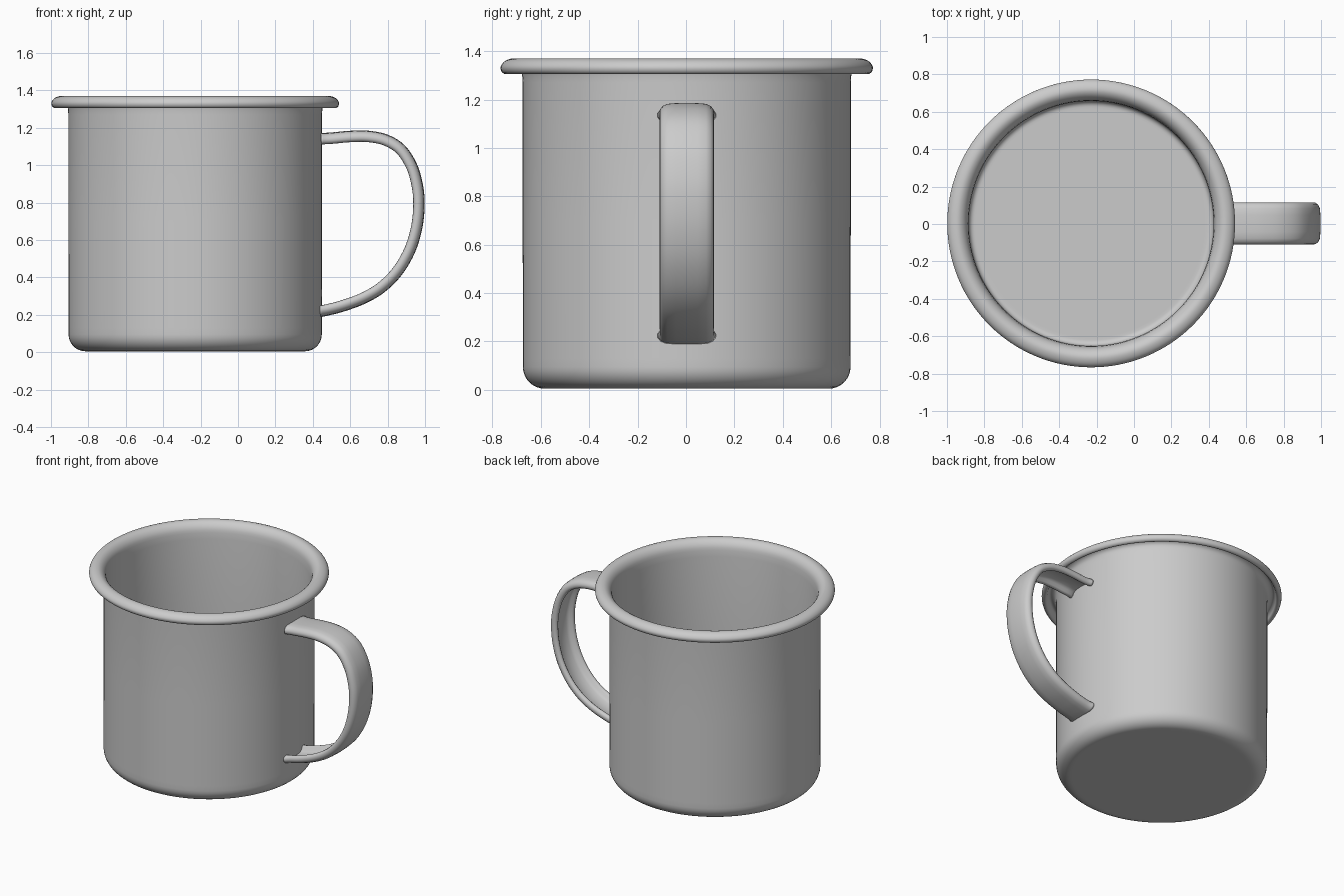
import bpy, bmesh, math
from mathutils import Vector

if "Cube" in bpy.data.objects:
    bpy.data.objects.remove(bpy.data.objects["Cube"])

CX, CY = -0.229, 0.003
SEG = 128

enamel = bpy.data.materials.new("grey_enamel")
enamel.diffuse_color = (0.6, 0.6, 0.6, 1)
enamel.use_nodes = True
enamel.node_tree.nodes["Principled BSDF"].inputs["Base Color"].default_value = enamel.diffuse_color


def finish(bm, name):
    bmesh.ops.recalc_face_normals(bm, faces=bm.faces)
    for f in bm.faces:
        f.smooth = True
    me = bpy.data.meshes.new(name)
    bm.to_mesh(me)
    bm.free()
    me.materials.append(enamel)
    ob = bpy.data.objects.new(name, me)
    bpy.context.collection.objects.link(ob)
    return ob


def arc(cx, cz, r, a0, a1, n):
    return [(cx + r * math.cos(math.radians(a0 + (a1 - a0) * i / n)),
             cz + r * math.sin(math.radians(a0 + (a1 - a0) * i / n))) for i in range(n + 1)]


def spline(pts, n):
    """Catmull-Rom curve through the points."""
    p = [Vector(q) for q in pts]
    p = [2 * p[0] - p[1]] + p + [2 * p[-1] - p[-2]]
    out = []
    for i in range(1, len(p) - 2):
        a, b, c, d = p[i - 1:i + 3]
        for k in range(n):
            t = k / n
            out.append(0.5 * (2 * b + (c - a) * t + (2 * a - 5 * b + 4 * c - d) * t * t
                              + (3 * b - a - 3 * c + d) * t ** 3))
    out.append(p[-2])
    return out


# Cup: thin wall, rounded foot and a hollow rolled rim, turned as one profile
rim = spline([(0.655, 1.26), (0.662, 1.32), (0.68, 1.352), (0.705, 1.368), (0.73, 1.368),
              (0.755, 1.356), (0.769, 1.335), (0.765, 1.315), (0.75, 1.305), (0.736, 1.311),
              (0.729, 1.326), (0.715, 1.338), (0.695, 1.33), (0.682, 1.31), (0.678, 1.27)], 3)
profile = [(0, 0.04), (0.3, 0.04), (0.61, 0.04)]
profile += arc(0.624, 0.07, 0.03, -90, 0, 5)
profile += [(0.654, 0.11), (0.655, 0.7)]
profile += [tuple(v) for v in rim]
profile += [(0.678, 0.7), (0.677, 0.13)]
profile += arc(0.587, 0.095, 0.09, 0, -90, 8)
profile += [(0.57, 0.005), (0.3, 0.005), (0, 0.005)]

bm = bmesh.new()
rings = []
for r, z in profile:
    if r < 1e-6:
        rings.append([bm.verts.new((CX, CY, z))] * SEG)
    else:
        rings.append([bm.verts.new((CX + r * math.cos(2 * math.pi * i / SEG),
                                    CY + r * math.sin(2 * math.pi * i / SEG), z))
                      for i in range(SEG)])
for a, b in zip(rings, rings[1:]):
    for i in range(SEG):
        j = (i + 1) % SEG
        bm.faces.new(list(dict.fromkeys((a[i], a[j], b[j], b[i]))))
finish(bm, "cup")

# Handle: strap with curled edges and a channel along its inner side
path = spline([(0.443, 1.172), (0.5, 1.175), (0.6, 1.184), (0.7, 1.184), (0.8, 1.163), (0.89, 1.108),
               (0.955, 1.01), (0.988, 0.9), (0.998, 0.79), (0.985, 0.66), (0.945, 0.53),
               (0.875, 0.412), (0.785, 0.322), (0.685, 0.262), (0.58, 0.222), (0.5, 0.2),
               (0.443, 0.188)], 5)
half = [(0, 0), (0.045, 0.001), (0.08, 0.004), (0.1, 0.013), (0.111, 0.028), (0.112, 0.044),
        (0.104, 0.057), (0.09, 0.061), (0.077, 0.053), (0.07, 0.036), (0.05, 0.025), (0, 0.022)]
section = half + [(-s, d) for s, d in reversed(half[1:-1])]

bm = bmesh.new()
loops = []
for i, p in enumerate(path):
    t = (path[min(i + 1, len(path) - 1)] - path[max(i - 1, 0)]).normalized()
    inward = Vector((t.y, -t.x))
    # ends spread slightly where they meet the wall
    end = max(0, 1 - (p.x - 0.443) / 0.05)
    wide = 1 + 0.08 * end ** 2
    loops.append([bm.verts.new((p.x + inward.x * d, CY + s * wide, p.y + inward.y * d))
                  for s, d in section])
n = len(section)
for a, b in zip(loops, loops[1:]):
    for i in range(n):
        bm.faces.new((a[i], a[(i + 1) % n], b[(i + 1) % n], b[i]))
bm.faces.new(loops[0])
bm.faces.new(loops[-1])
finish(bm, "handle")
